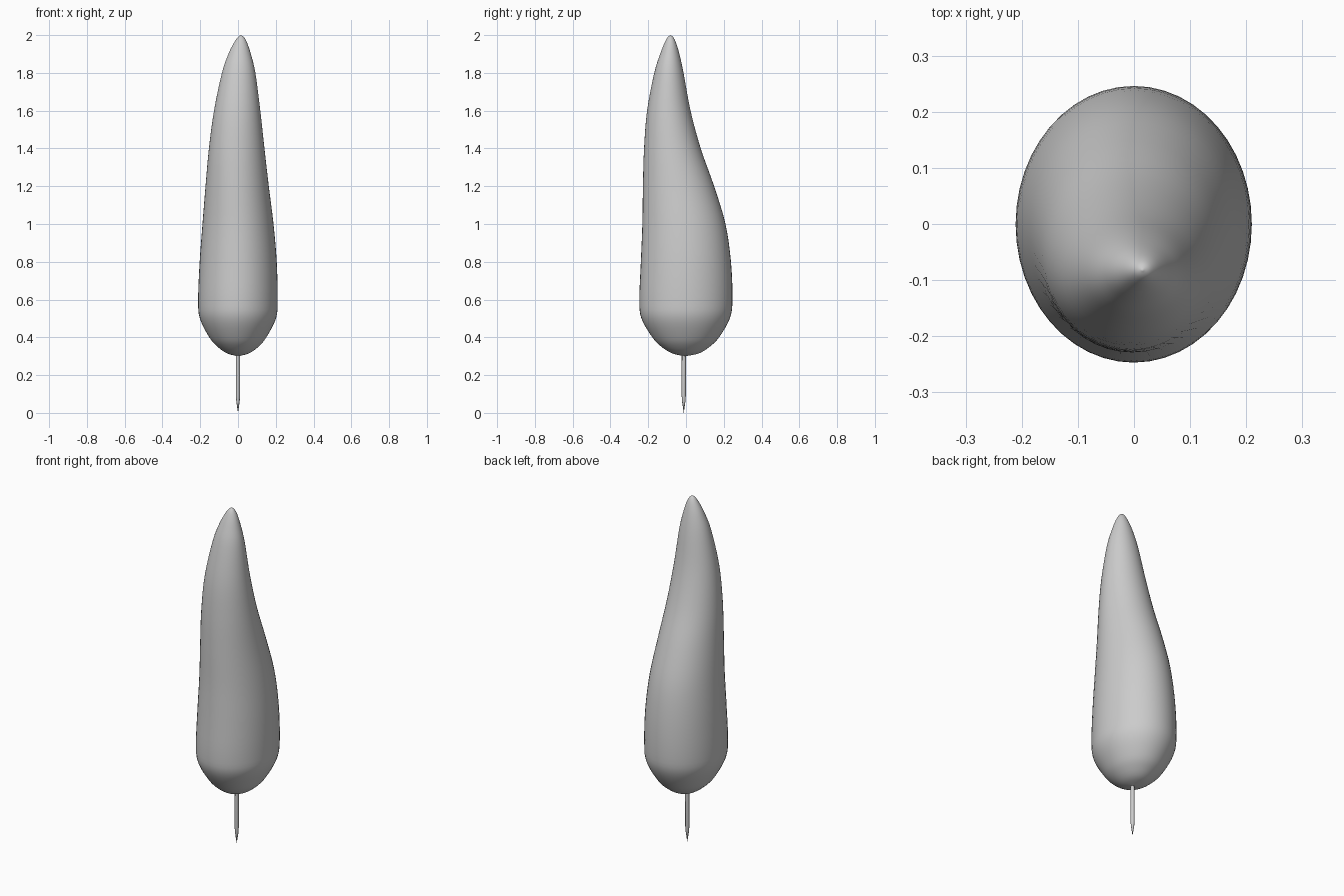
import bpy, bmesh
from math import sin, cos, pi

if "Cube" in bpy.data.objects:
    bpy.data.objects.remove(bpy.data.objects["Cube"])

# Crown profile: z, x min, x max, y min, y max
PROFILE = [
    (0.30, 0.0, 0.0, -0.005, -0.005),
    (0.315, -0.058, 0.058, -0.072, 0.068),
    (0.35, -0.108, 0.108, -0.130, 0.125),
    (0.40, -0.152, 0.150, -0.178, 0.175),
    (0.50, -0.202, 0.201, -0.236, 0.232),
    (0.60, -0.211, 0.210, -0.247, 0.246),
    (0.80, -0.203, 0.205, -0.239, 0.238),
    (1.00, -0.188, 0.188, -0.231, 0.209),
    (1.20, -0.172, 0.163, -0.228, 0.149),
    (1.40, -0.154, 0.140, -0.222, 0.078),
    (1.60, -0.127, 0.118, -0.206, 0.024),
    (1.80, -0.085, 0.092, -0.168, -0.013),
    (1.90, -0.051, 0.068, -0.137, -0.035),
    (1.96, -0.021, 0.048, -0.113, -0.053),
    (1.99, 0.0, 0.031, -0.096, -0.068),
    (2.00, 0.015, 0.015, -0.082, -0.082),
]


def smooth_rows(rows, steps):
    """Spline through the profile rows."""
    out = []
    for i in range(len(rows) - 1):
        p0, p1, p2 = rows[max(i - 1, 0)], rows[i], rows[i + 1]
        p3 = rows[min(i + 2, len(rows) - 1)]
        for s in range(steps):
            t = s / steps
            out.append([0.5 * (2 * b + (c - a) * t + (2 * a - 5 * b + 4 * c - d) * t * t
                               + (3 * b - a - 3 * c + d) * t ** 3)
                        for a, b, c, d in zip(p0, p1, p2, p3)])
    return out + [rows[-1]]


def loft(name, rows, sides):
    """Skin elliptical rings; the first and last rows are poles."""
    bm = bmesh.new()
    rings = []
    for i, (z, x0, x1, y0, y1) in enumerate(rows):
        cx, cy, rx, ry = (x0 + x1) / 2, (y0 + y1) / 2, (x1 - x0) / 2, (y1 - y0) / 2
        n = 1 if i in (0, len(rows) - 1) else sides
        rings.append([bm.verts.new((cx + rx * cos(2 * pi * k / sides) * (n > 1),
                                    cy + ry * sin(2 * pi * k / sides) * (n > 1), z))
                      for k in range(n)])
    for lo, hi in zip(rings, rings[1:]):
        for k in range(sides):
            j = (k + 1) % sides
            quad = [lo[k % len(lo)], lo[j % len(lo)], hi[j % len(hi)], hi[k % len(hi)]]
            bm.faces.new(list(dict.fromkeys(quad)))
    bmesh.ops.recalc_face_normals(bm, faces=bm.faces)
    mesh = bpy.data.meshes.new(name)
    bm.to_mesh(mesh)
    bm.free()
    obj = bpy.data.objects.new(name, mesh)
    bpy.context.collection.objects.link(obj)
    bpy.ops.object.select_all(action='DESELECT')
    obj.select_set(True)
    bpy.context.view_layer.objects.active = obj
    return obj


# Foliage crown
loft("crown", smooth_rows(PROFILE, 4), 48)
bpy.ops.object.shade_smooth()

# Thin trunk with a pointed foot
R, Y = 0.011, -0.012
loft("trunk", [(z, -r, r, Y - r, Y + r) for z, r in
               [(0.0, 0), (0.06, R * 0.8), (0.09, R), (0.36, R), (0.37, 0)]], 12)
bpy.ops.object.shade_smooth_by_angle()
